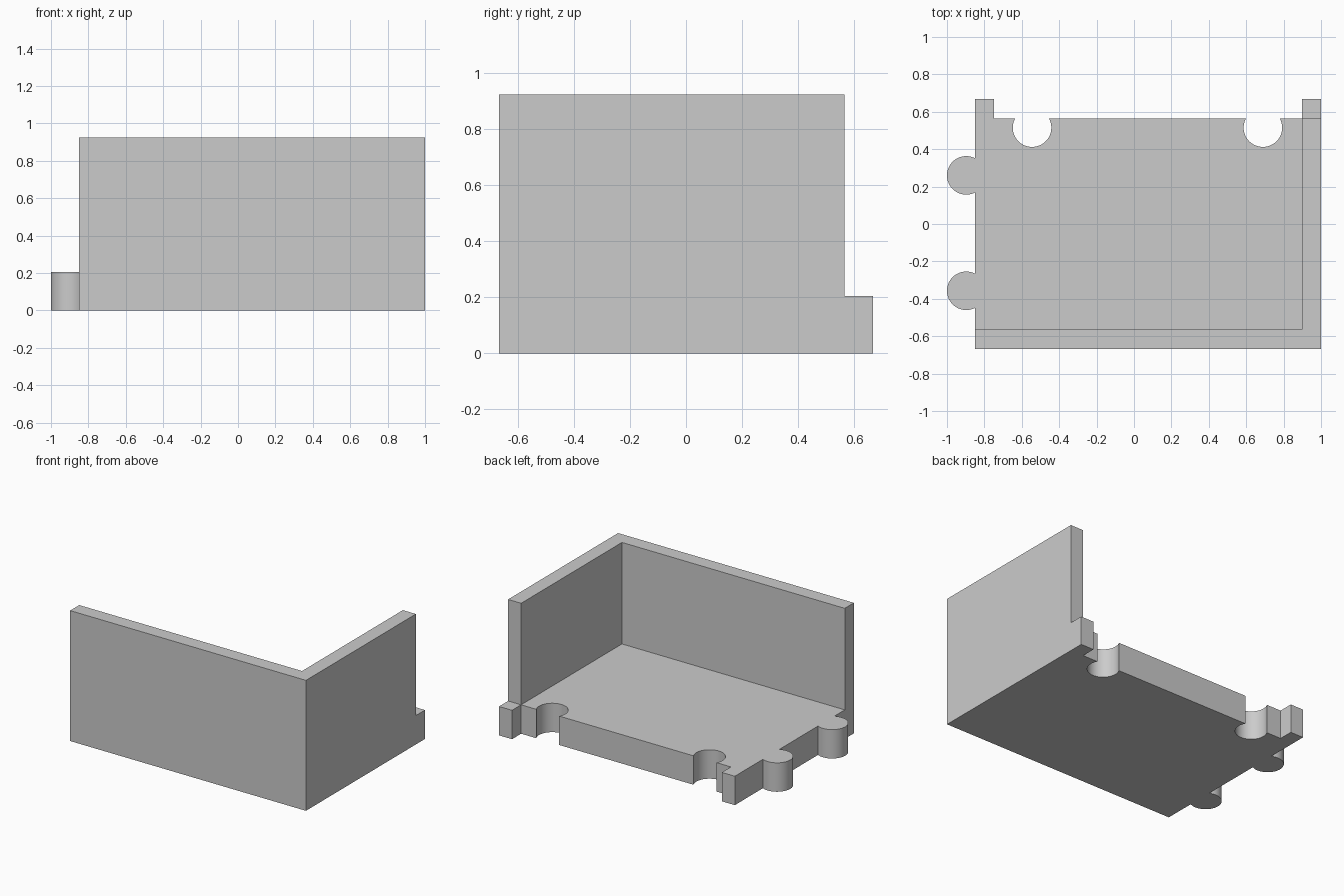
import bpy
import bmesh
import math

cube = bpy.data.objects.get("Cube")
if cube:
    bpy.data.objects.remove(cube, do_unlink=True)

grey = bpy.data.materials.new("plain_grey")
grey.use_nodes = True
colour = (0.6, 0.6, 0.6, 1)
grey.diffuse_color = colour
grey.node_tree.nodes["Principled BSDF"].inputs["Base Color"].default_value = colour

# Shared dimensions
RIGHT, LEFT = -0.85, 1.0
FRONT, BACK, LUG_BACK = -0.667, 0.565, 0.667
WALL = 0.102
FLOOR_TOP, WALL_TOP = 0.205, 0.925
RADIUS = 0.103


def arc(cx, cy, start, end, steps=40):
    """Points on a circle from start to end angle."""
    return [(cx + RADIUS * math.cos(start + (end - start) * i / steps),
             cy + RADIUS * math.sin(start + (end - start) * i / steps))
            for i in range(steps + 1)]


def socket(cx):
    """Round notch in the back edge, walked from +x to -x."""
    cy = BACK - 0.05
    a = math.asin((BACK - cy) / RADIUS)
    return arc(cx, cy, a, -math.pi - a)


def knob(cy):
    """Round tab on the right edge, walked from +y to -y."""
    cx = -1 + RADIUS
    a = math.acos((RIGHT - cx) / RADIUS)
    return arc(cx, cy, a, 2 * math.pi - a)


def prism(name, outline, bottom, top):
    """Extrude a counter-clockwise outline upwards."""
    bm = bmesh.new()
    face = bm.faces.new([bm.verts.new((x, y, bottom)) for x, y in outline])
    new = bmesh.ops.extrude_face_region(bm, geom=[face], use_keep_orig=True)["geom"]
    for v in new:
        if isinstance(v, bmesh.types.BMVert):
            v.co.z = top
    bmesh.ops.recalc_face_normals(bm, faces=bm.faces)
    mesh = bpy.data.meshes.new(name)
    bm.to_mesh(mesh)
    bm.free()
    mesh.materials.append(grey)
    obj = bpy.data.objects.new(name, mesh)
    bpy.context.collection.objects.link(obj)
    bpy.ops.object.select_all(action="DESELECT")
    obj.select_set(True)
    bpy.context.view_layer.objects.active = obj
    bpy.ops.object.shade_smooth_by_angle(angle=math.radians(30))
    return obj


# Interlocking floor with corner lugs, two sockets and two knobs
floor = [(RIGHT, FRONT), (LEFT, FRONT), (LEFT, LUG_BACK), (LEFT - WALL, LUG_BACK),
         (LEFT - WALL, BACK)]
floor += socket(0.689) + socket(-0.545)
floor += [(RIGHT + WALL, BACK), (RIGHT + WALL, LUG_BACK), (RIGHT, LUG_BACK)]
floor += knob(0.26) + knob(-0.357)
prism("floor_tile", floor, 0, FLOOR_TOP)

# Corner wall along the front and left sides
walls = [(RIGHT, FRONT), (LEFT, FRONT), (LEFT, BACK), (LEFT - WALL, BACK),
         (LEFT - WALL, FRONT + WALL), (RIGHT, FRONT + WALL)]
prism("corner_walls", walls, FLOOR_TOP, WALL_TOP)
